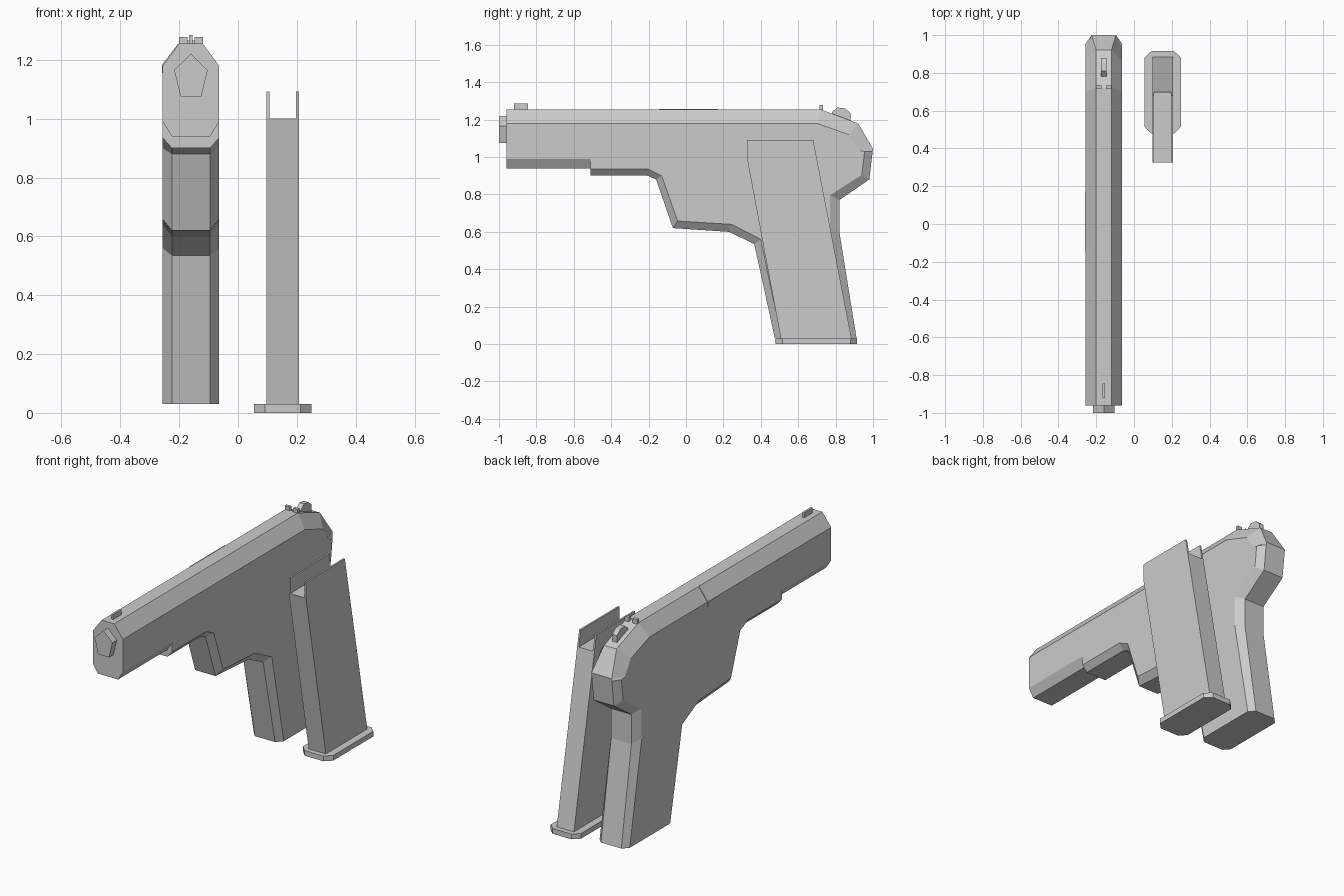
import bpy, bmesh

if "Cube" in bpy.data.objects:
    bpy.data.objects.remove(bpy.data.objects["Cube"])

CX = -0.16    # centre plane of the main body
MX = 0.152    # centre plane of the separate magazine


def finish(name, bm):
    bmesh.ops.recalc_face_normals(bm, faces=bm.faces)
    mesh = bpy.data.meshes.new(name)
    bm.to_mesh(mesh)
    bm.free()
    ob = bpy.data.objects.new(name, mesh)
    bpy.context.collection.objects.link(ob)
    return ob


def loft(name, loops):
    """Skin closed loops of equal length and cap both ends."""
    bm = bmesh.new()
    rings = [[bm.verts.new(p) for p in loop] for loop in loops]
    n = len(rings[0])
    for a, b in zip(rings, rings[1:]):
        for i in range(n):
            j = (i + 1) % n
            bm.faces.new((a[i], a[j], b[j], b[i]))
    bm.faces.new(rings[0])
    bm.faces.new(rings[-1])
    return finish(name, bm)


def side_extrude(name, profile, x0, x1):
    """Extrude a (y, z) profile along x."""
    return loft(name, [[(x, y, z) for y, z in profile] for x in (x0, x1)])


def box(name, x0, x1, y0, y1, z0, z1):
    return side_extrude(name, [(y0, z0), (y1, z0), (y1, z1), (y0, z1)], x0, x1)


# Body: outer y, outer z, half width there, then full-width y, z
T, B, W = 0.04, 0.065, 0.096
outline = [
    (-0.96, 1.255, T, -0.96, 1.18),
    (0.72, 1.255, T, 0.70, 1.18),
    (0.92, 1.18, T, 0.87, 1.12),
    (1.0, 1.045, B, 0.925, 1.035),
    (0.998, 1.03, B, 0.955, 1.03),
    (0.98, 0.88, B, 0.94, 0.905),
    (0.82, 0.77, B, 0.77, 0.795),
    (0.82, 0.60, B, 0.77, 0.62),
    (0.912, 0.03, B, 0.88, 0.03),
    (0.475, 0.03, B, 0.51, 0.03),
    (0.365, 0.535, B, 0.40, 0.56),
    (0.23, 0.60, B, 0.245, 0.64),
    (-0.07, 0.62, B, -0.045, 0.658),
    (-0.16, 0.88, B, -0.13, 0.90),
    (-0.205, 0.90, B, -0.20, 0.935),
    (-0.51, 0.90, B, -0.51, 0.935),
    (-0.51, 0.94, B, -0.51, 0.99),
    (-0.96, 0.94, B, -0.96, 0.99),
]
loft("body", [
    [(CX - W, p[3], p[4]) for p in outline],
    [(CX - p[2], p[0], p[1]) for p in outline],
    [(CX + p[2], p[0], p[1]) for p in outline],
    [(CX + W, p[3], p[4]) for p in outline],
])

# Five-sided muzzle
muzzle = [(0, 1.22), (0.057, 1.165), (0.035, 1.075), (-0.035, 1.075), (-0.057, 1.165)]
loft("muzzle", [[(CX + x, y, z) for x, z in muzzle] for y in (-1.0, -0.95)])

# Sights
box("front_sight", CX - 0.006, CX + 0.006, -0.92, -0.845, 1.25, 1.285)
for side, s in (("left", -1), ("right", 1)):
    box("rear_sight_" + side, CX + s * 0.012, CX + s * 0.041, 0.715, 0.732, 1.24, 1.277)

# Hammer
side_extrude("hammer", [(0.78, 1.20), (0.78, 1.24), (0.81, 1.265), (0.85, 1.26),
                        (0.88, 1.235), (0.88, 1.17)], CX - 0.015, CX + 0.015)

# Port cover on the left chamfer
port = [(-0.042, 1.257), (-0.099, 1.182), (-0.099, 1.155), (-0.09, 1.155), (-0.04, 1.24)]
loft("port_cover", [[(CX + x, y, z) for x, z in port] for y in (-0.145, 0.17)])

# Magazine case with two feed lips standing above the floor
side_extrude("magazine_case", [(0.325, 1.0), (0.698, 1.0), (0.885, 0.03), (0.507, 0.03)],
             MX - 0.055, MX + 0.055)
for side, s in (("left", -1), ("right", 1)):
    side_extrude("magazine_lip_" + side,
                 [(0.325, 1.0), (0.698, 1.0), (0.68, 1.092), (0.325, 1.092)],
                 MX + s * 0.055, MX + s * 0.045)

# Magazine base plate with clipped corners
half = [(0.06, 0.478), (0.097, 0.515), (0.097, 0.88), (0.06, 0.915)]
plate = half + [(-x, y) for x, y in reversed(half)]
loft("magazine_base", [[(MX + x, y, z) for x, y in plate] for z in (0.0, 0.03)])
